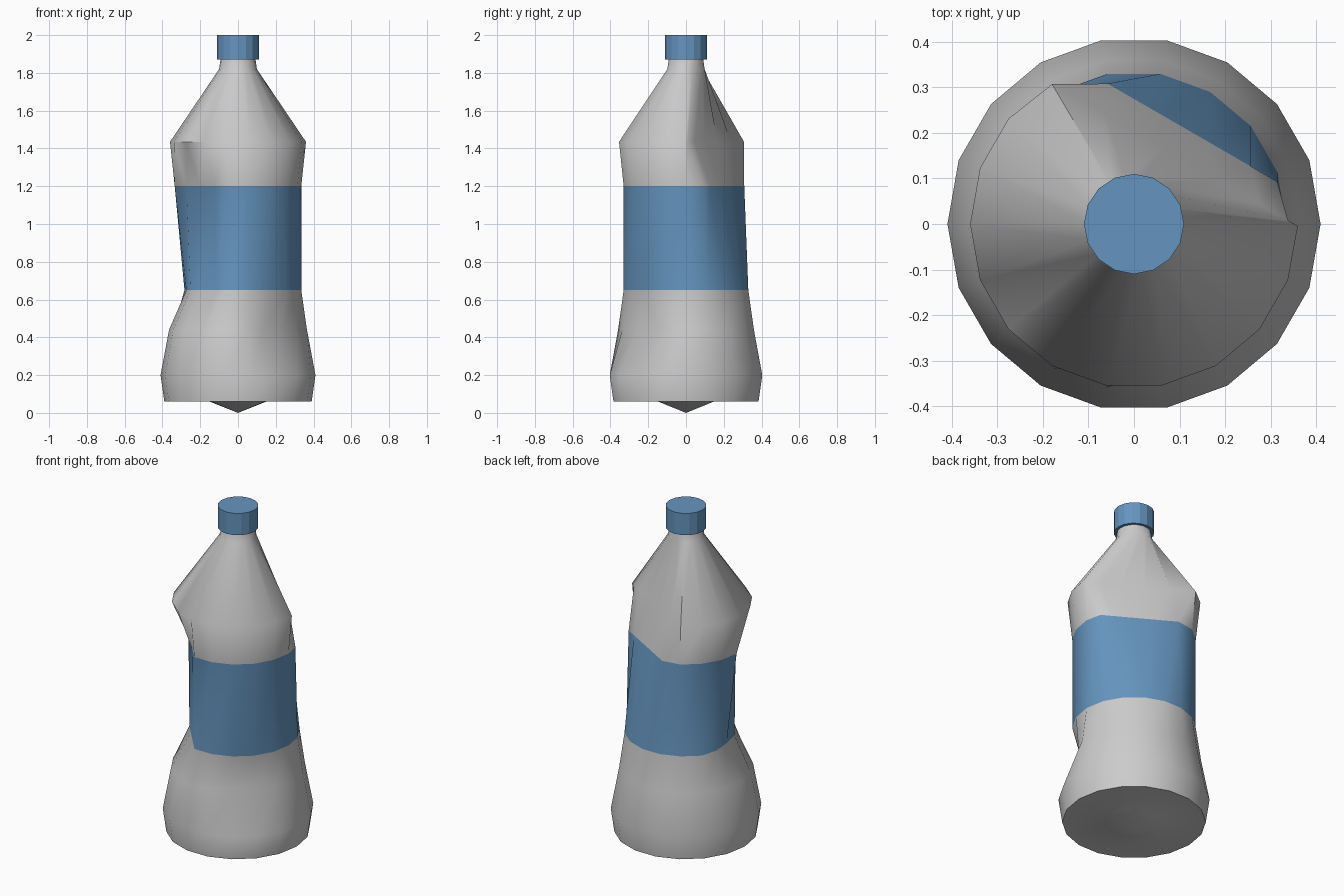
import bpy, bmesh, math
from math import sin, cos, radians

if "Cube" in bpy.data.objects:
    bpy.data.objects.remove(bpy.data.objects["Cube"])

SIDES = 18
# radius, height, dents as (direction in degrees, plane distance, push direction)
RINGS = [
    (0.15, 0.06, []),
    (0.39, 0.06, []),
    (0.41, 0.20, []),
    (0.365, 0.44, [(312, 0.28, 312)]),
    (0.335, 0.65, [(185, 0.272, 185), (220, 0.257, 220)]),
    (0.335, 1.20, [(60, 0.238, 90), (220, 0.26, 220)]),
    (0.36, 1.435, [(60, 0.176, 90)]),
    (0.10, 1.82, []),
    (0.09, 1.89, []),
]


def finish(bm, name, angle=None):
    bmesh.ops.recalc_face_normals(bm, faces=bm.faces)
    mesh = bpy.data.meshes.new(name)
    bm.to_mesh(mesh)
    bm.free()
    obj = bpy.data.objects.new(name, mesh)
    bpy.context.collection.objects.link(obj)
    if angle:
        bpy.ops.object.select_all(action='DESELECT')
        obj.select_set(True)
        bpy.context.view_layer.objects.active = obj
        bpy.ops.object.shade_smooth_by_angle(angle=radians(angle))
    return obj


def dented_point(a, r, dents):
    # flatten the ring wherever it sticks out past a dent plane
    x, y = r * cos(a), r * sin(a)
    for direction, dist, push in dents:
        d, p = radians(direction), radians(push)
        over = x * cos(d) + y * sin(d) - dist
        if over > 0:
            step = over / cos(d - p)
            x, y = x - step * cos(p), y - step * sin(p)
    return x, y


blue = bpy.data.materials.new("blue")
blue.diffuse_color = (0.13, 0.30, 0.52, 1)
blue.use_nodes = True
blue.node_tree.nodes["Principled BSDF"].inputs["Base Color"].default_value = blue.diffuse_color

# crushed body with the label band
bm = bmesh.new()
loops = []
for r, z, dents in RINGS:
    loops.append([bm.verts.new((*dented_point(2 * math.pi * i / SIDES, r, dents), z))
                  for i in range(SIDES)])
for k in range(len(loops) - 1):
    lo, hi = loops[k], loops[k + 1]
    for i in range(SIDES):
        j = (i + 1) % SIDES
        f = bm.faces.new((lo[i], lo[j], hi[j], hi[i]))
        f.material_index = 1 if k == 4 else 0
tip = bm.verts.new((0, 0, 0))
for i in range(SIDES):
    bm.faces.new((tip, loops[0][(i + 1) % SIDES], loops[0][i]))
bm.faces.new(loops[-1])
body = finish(bm, "bottle_body", 50)
body.data.materials.append(None)
body.data.materials.append(blue)

# screw cap
bm = bmesh.new()
bmesh.ops.create_cone(bm, cap_ends=True, segments=16, radius1=0.11, radius2=0.11, depth=0.13)
bmesh.ops.translate(bm, verts=bm.verts, vec=(0, 0, 1.935))
cap = finish(bm, "bottle_cap")
cap.data.materials.append(blue)
